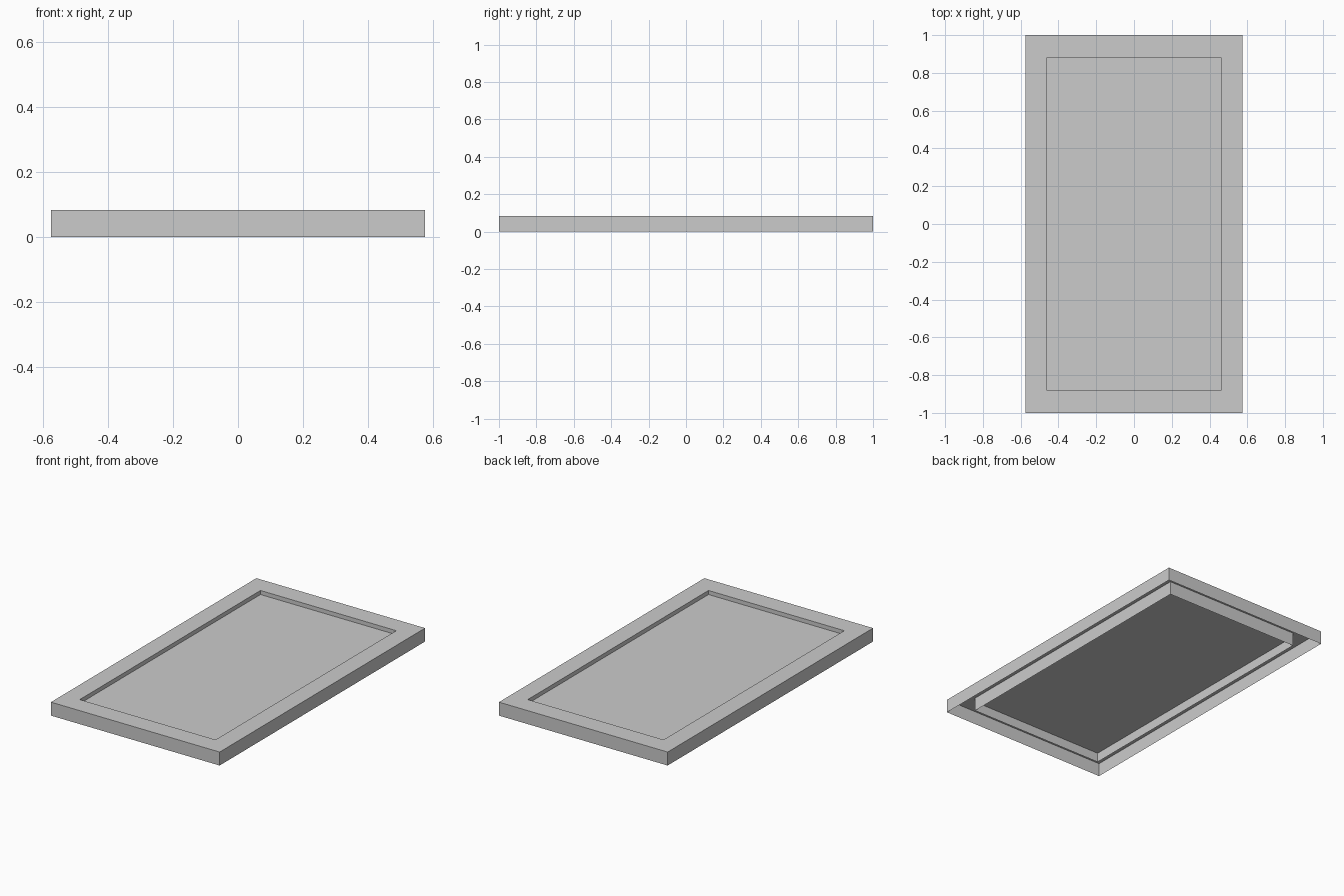
import bpy, bmesh

if "Cube" in bpy.data.objects:
    bpy.data.objects.remove(bpy.data.objects["Cube"])

OX, OY, H = 0.575, 1.0, 0.083     # outer half sizes and height
IX, IY = 0.463, 0.88              # opening half sizes
PZ = 0.058                        # height of the sunken panel


def loop(bm, x, y, z):
    return [bm.verts.new(p) for p in ((-x, -y, z), (x, -y, z), (x, y, z), (-x, y, z))]


def sheet(name, rings, cap=False):
    """Join successive rectangular rings with faces; optionally close the last one."""
    bm = bmesh.new()
    loops = [loop(bm, *r) for r in rings]
    for a, b in zip(loops, loops[1:]):
        for i in range(4):
            j = (i + 1) % 4
            bm.faces.new((a[i], a[j], b[j], b[i]))
    if cap:
        bm.faces.new(loops[-1])
    me = bpy.data.meshes.new(name)
    bm.to_mesh(me)
    bm.free()
    ob = bpy.data.objects.new(name, me)
    bpy.context.collection.objects.link(ob)
    return ob


# Outer wall, flat rim and inner lip, open underneath
sheet("rim_frame", [(OX, OY, 0), (OX, OY, H), (IX, IY, H), (IX, IY, PZ)])

# Sunken panel with skirt, open underneath
sheet("sunken_panel", [(IX, IY, 0), (IX, IY, PZ)], cap=True)
